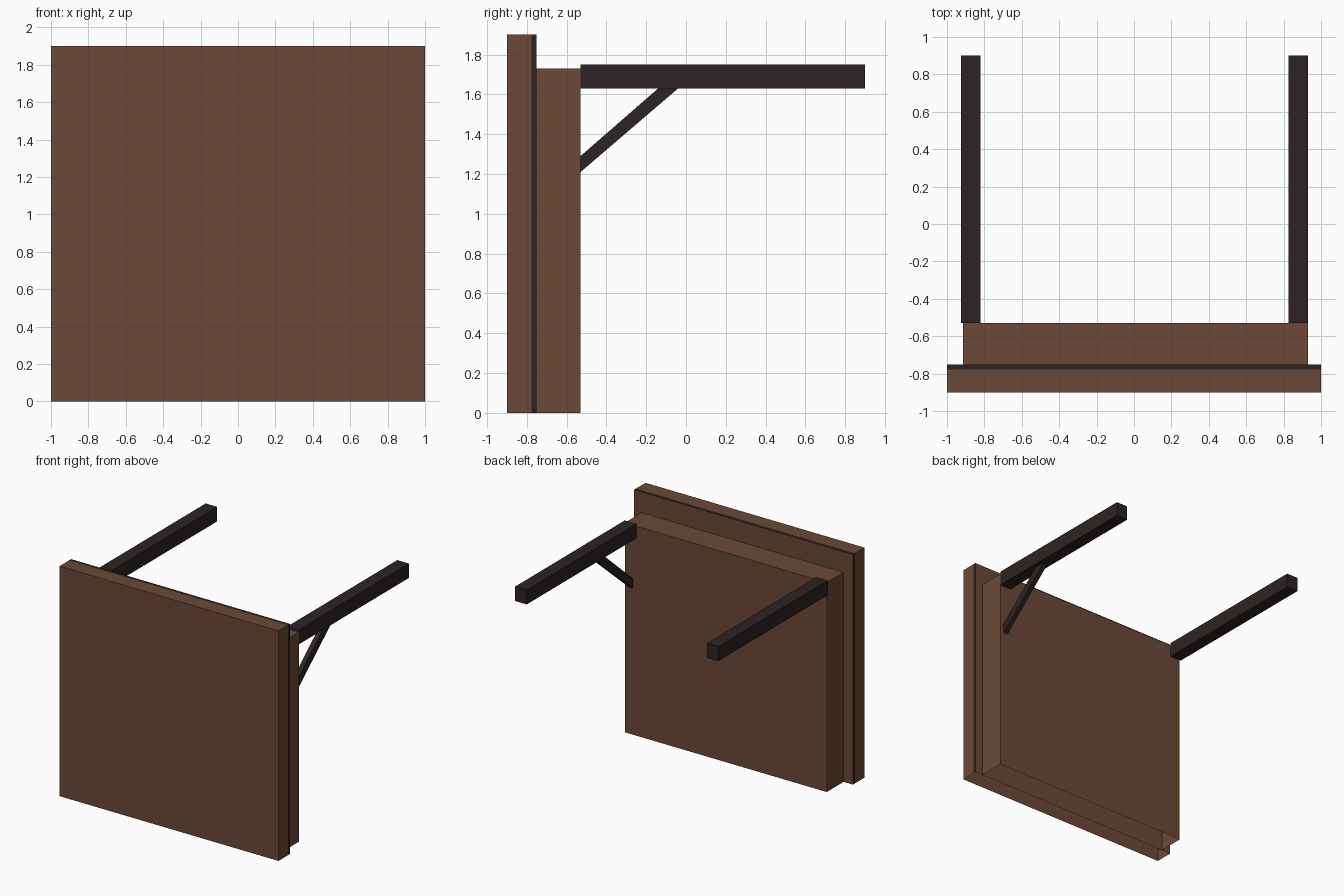
import bpy, bmesh

if "Cube" in bpy.data.objects:
    bpy.data.objects.remove(bpy.data.objects["Cube"])


def material(name, rgb):
    m = bpy.data.materials.new(name)
    m.diffuse_color = (*rgb, 1.0)
    m.use_nodes = True
    m.node_tree.nodes["Principled BSDF"].inputs["Base Color"].default_value = m.diffuse_color
    return m


BROWN = material("brown wood", (0.148, 0.066, 0.037))
DARK = material("dark timber", (0.027, 0.017, 0.017))


def finish(bm, name, *mats):
    me = bpy.data.meshes.new(name)
    bm.to_mesh(me)
    bm.free()
    for m in mats:
        me.materials.append(m)
    ob = bpy.data.objects.new(name, me)
    bpy.context.collection.objects.link(ob)
    return ob


def box(lo, hi, open_bottom=False):
    bm = bmesh.new()
    bmesh.ops.create_cube(bm, size=1)
    for v in bm.verts:
        v.co = [h if c > 0 else l for c, l, h in zip(v.co, lo, hi)]
    bm.normal_update()
    if open_bottom:
        low = [f for f in bm.faces if f.normal.z < -0.5]
        bmesh.ops.delete(bm, geom=low, context='FACES_ONLY')
    return bm


# Tall front wall, open underneath, with a dark trim band along its rear edge
bm = box((-1, -0.9, 0), (1, -0.75, 1.9), True)
BAND = -0.777
bmesh.ops.bisect_plane(bm, geom=bm.verts[:] + bm.edges[:] + bm.faces[:],
                       plane_co=(0, BAND, 0), plane_no=(0, 1, 0))
bm.normal_update()
for f in bm.faces:
    if abs(f.normal.y) < 0.5 and f.calc_center_median().y > BAND:
        f.material_index = 1
finish(bm, "front_wall", BROWN, DARK)

# Lower wall behind it, also open underneath
finish(box((-0.915, -0.75, 0), (0.93, -0.53, 1.73), True), "rear_wall", BROWN)

# Two long beams reaching backwards
for side, x0, x1 in (("left", -0.925, -0.82), ("right", 0.825, 0.93)):
    finish(box((x0, -0.53, 1.63), (x1, 0.9, 1.75)), side + "_beam", DARK)

# Diagonal brace under the right beam
profile = [(-0.53, 1.21), (-0.04, 1.63), (-0.14, 1.63), (-0.53, 1.29)]
bm = bmesh.new()
face = bm.faces.new([bm.verts.new((0.855, y, z)) for y, z in profile])
ext = bmesh.ops.extrude_face_region(bm, geom=[face], use_keep_orig=True)
for v in ext["geom"]:
    if isinstance(v, bmesh.types.BMVert):
        v.co.x = 0.895
bmesh.ops.recalc_face_normals(bm, faces=bm.faces[:])
finish(bm, "right_brace", DARK)
